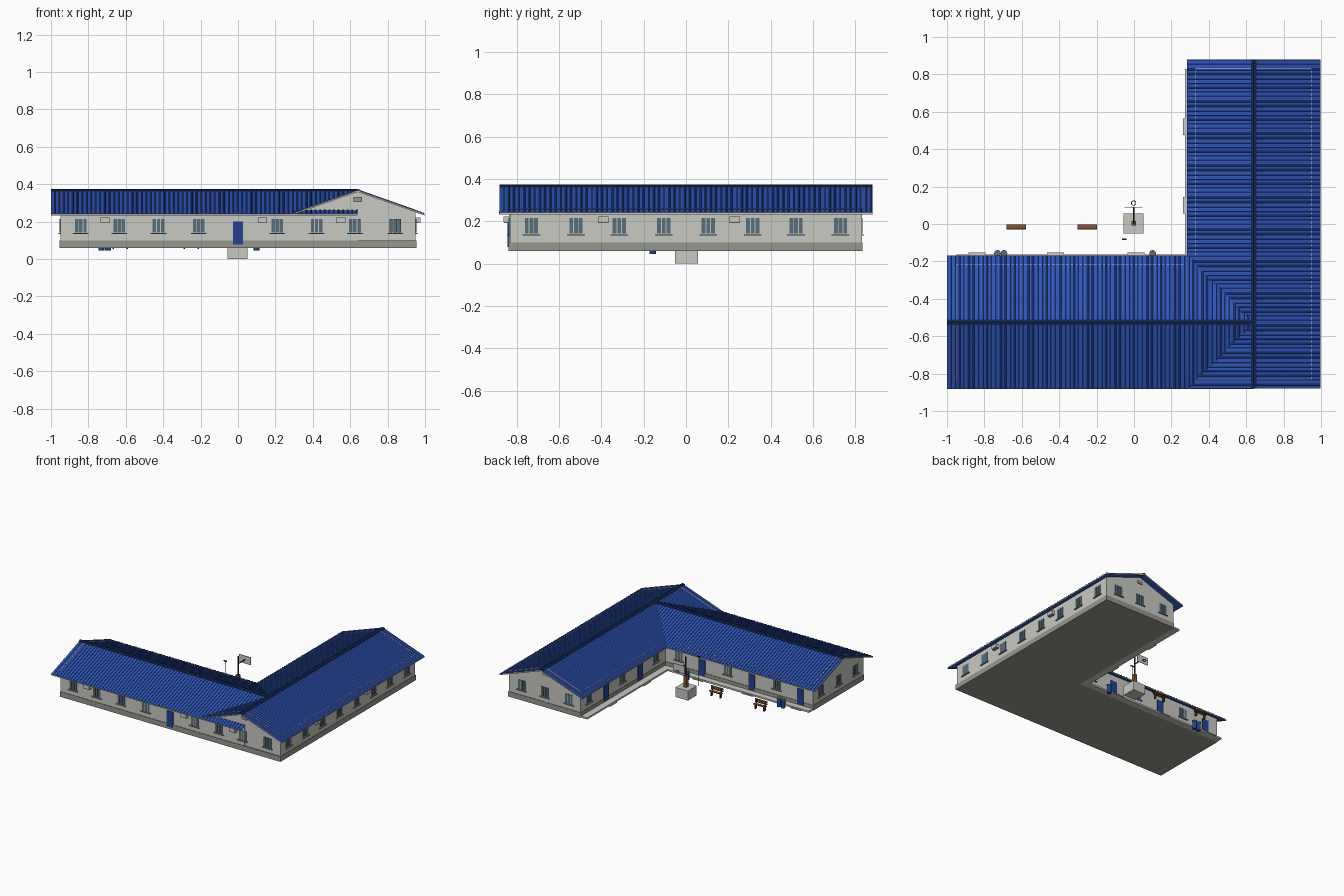
import bpy, bmesh, math
from mathutils import Matrix, Vector

if "Cube" in bpy.data.objects:
    bpy.data.objects.remove(bpy.data.objects["Cube"])

COLOURS = {
    "roof_blue": (0.028, 0.09, 0.48), "door_blue": (0.016, 0.055, 0.29),
    "ridge_navy": (0.008, 0.02, 0.085), "wall_grey": (0.58, 0.585, 0.54),
    "base_grey": (0.31, 0.31, 0.28), "glass_slate": (0.095, 0.16, 0.21),
    "bench_brown": (0.25, 0.09, 0.03), "dark_metal": (0.03, 0.03, 0.035),
}
MATS = {}
for name, c in COLOURS.items():
    MATS[name] = bpy.data.materials.new(name)
    MATS[name].diffuse_color = (*c, 1)


def finish(name, bm, *mats):
    bmesh.ops.recalc_face_normals(bm, faces=bm.faces)
    me = bpy.data.meshes.new(name)
    bm.to_mesh(me)
    bm.free()
    for m in mats:
        me.materials.append(MATS[m])
    ob = bpy.data.objects.new(name, me)
    bpy.context.collection.objects.link(ob)
    return ob


def boxes(name, mat, spans):
    """One object from many (x0, x1, y0, y1, z0, z1) boxes."""
    bm = bmesh.new()
    for x0, x1, y0, y1, z0, z1 in spans:
        m = Matrix.Translation(((x0 + x1) / 2, (y0 + y1) / 2, (z0 + z1) / 2))
        m = m @ Matrix.Diagonal((abs(x1 - x0), abs(y1 - y0), z1 - z0, 1))
        bmesh.ops.create_cube(bm, size=1, matrix=m)
    return finish(name, bm, mat)


def rods(name, mat, items):
    """One object from many (start, end, radius) cylinders."""
    bm = bmesh.new()
    for a, b, r in items:
        a, b = Vector(a), Vector(b)
        d = b - a
        m = Matrix.Translation((a + b) / 2) @ d.to_track_quat("Z", "Y").to_matrix().to_4x4()
        bmesh.ops.create_cone(bm, cap_ends=True, segments=12, radius1=r, radius2=r,
                              depth=d.length, matrix=m)
    return finish(name, bm, mat)


# Wing frames: a runs along the ridge, b across it
WINGS = {
    "west_wing": (lambda a, b, z: (a, -0.525 + b, z), -1.0, 0.64),
    "east_wing": (lambda a, b, z: (0.64 + b, a, z), -0.88, 0.88),
}
RIDGE, EAVE, HALF, WALL = 0.367, 0.241, 0.357, 0.31


def top(b):
    return RIDGE - (RIDGE - EAVE) * abs(b) / HALF


def prism(bm, put, profile, a0, a1):
    ends = [[bm.verts.new(put(a, b, z)) for b, z in profile] for a in (a0, a1)]
    n = len(profile)
    for i in range(n):
        j = (i + 1) % n
        bm.faces.new((ends[0][i], ends[0][j], ends[1][j], ends[1][i]))
    bm.faces.new(ends[0])
    bm.faces.new(ends[1])


def chevron(w, up, down):
    return [(-w, top(w) + up), (0, RIDGE + up), (w, top(w) + up),
            (w, top(w) - down), (0, RIDGE - down), (-w, top(w) - down)]


for wing, (put, a0, a1) in WINGS.items():
    west = wing == "west_wing"
    w0, w1 = a0 + 0.05, a1 if west else a1 - 0.05

    # Gabled wall block
    bm = bmesh.new()
    prism(bm, put, [(-WALL, 0.1), (-WALL, top(WALL) - 0.004), (0, RIDGE - 0.004),
                    (WALL, top(WALL) - 0.004), (WALL, 0.1)], w0, w1)
    finish(wing + "_walls", bm, "wall_grey")

    # Roof slab, blue with grey outer edges
    bm = bmesh.new()
    prism(bm, put, chevron(HALF, 0, 0.008), a0, a1)
    ob = finish(wing + "_roof_slab", bm, "roof_blue", "wall_grey")
    for p in ob.data.polygons:
        p.material_index = int(abs(p.normal.z) < 0.1)

    # Ribbed roof sheet
    bm = bmesh.new()
    count = round((a1 - a0) / 0.0245)
    step = (a1 - a0) / count
    pts = []
    for i in range(count):
        pts += [(a0 + (i + f) * step, h) for f, h in
                ((0, 0.001), (0.62, 0.001), (0.7, 0.005), (0.9, 0.005), (0.98, 0.001))]
    pts.append((a1, 0.001))
    for s in (-1, 1):
        rows = [(bm.verts.new(put(a, 0, RIDGE + h)),
                 bm.verts.new(put(a, s * HALF, EAVE + h))) for a, h in pts]
        for p, q in zip(rows, rows[1:]):
            bm.faces.new((p[0], p[1], q[1], q[0]))
    bmesh.ops.recalc_face_normals(bm, faces=bm.faces)
    finish(wing + "_roof_sheet", bm, "roof_blue")

    # Ridge cap
    bm = bmesh.new()
    prism(bm, put, chevron(0.014, 0.008, 0.0), a0, a1)
    finish(wing + "_ridge_cap", bm, "ridge_navy")

    # Wall tops showing through the roof
    bm = bmesh.new()
    for a in ([w0] if west else [w0, w1]):
        prism(bm, put, chevron(WALL, 0.0062, 0.002), a - 0.002, a + 0.002)
    for s in ([1] if west else [-1, 1]):
        b, end = s * WALL, 0.27 if west else w1
        start = w0 if (west or s > 0) else -0.17
        z = top(WALL)
        prism(bm, put, [(b - 0.002, z - 0.002), (b + 0.002, z - 0.002),
                        (b + 0.002, z + 0.003), (b - 0.002, z + 0.003)], start, end)
    finish(wing + "_wall_tops", bm, "wall_grey")

# Plinth and courtyard walkway with door steps
boxes("plinth", "base_grey", [(-0.954, 0.954, -0.839, -0.211, 0.06, 0.1),
                              (0.326, 0.954, -0.839, 0.834, 0.06, 0.1)])
COURT_X, COURT_Y = (-0.84, -0.42, 0.01), (0.1, 0.52)
boxes("walkway", "wall_grey",
      [(-0.95, 0.33, -0.22, -0.163, 0.06, 0.073), (0.273, 0.33, -0.163, 0.83, 0.06, 0.073)]
      + [(x - 0.045, x + 0.045, -0.163, -0.153, 0.06, 0.068) for x in COURT_X]
      + [(0.263, 0.273, y - 0.045, y + 0.045, 0.06, 0.068) for y in COURT_Y])

# Wall frames: u runs along the wall, d points out of it
SIDES = {
    "front": lambda u, d: (u, -0.835 - d), "east": lambda u, d: (0.95 + d, u),
    "north": lambda u, d: (u, 0.83 + d), "west": lambda u, d: (-0.95 - d, u),
    "court_a": lambda u, d: (u, -0.215 + d), "court_b": lambda u, d: (0.33 - d, u),
}


def on_wall(side, u0, u1, d, z0, z1):
    (xa, ya), (xb, yb) = SIDES[side](u0, -0.004), SIDES[side](u1, d)
    return (min(xa, xb), max(xa, xb), min(ya, yb), max(ya, yb), z0, z1)


WINDOWS = {
    "front": (-0.84, -0.635, -0.425, -0.21, 0.21, 0.42, 0.625, 0.84),
    "east": (-0.73, -0.52, -0.315, -0.105, 0.105, 0.315, 0.52, 0.73),
    "north": (0.43, 0.64, 0.84), "west": (-0.31, -0.525, -0.74),
    "court_a": (-0.635, -0.21, 0.21), "court_b": (-0.1, 0.315, 0.73),
}
wins = [(s, u) for s, us in WINDOWS.items() for u in us]
boxes("window_panes", "glass_slate",
      [on_wall(s, u + k - 0.009, u + k + 0.009, 0.004, 0.142, 0.215)
       for s, u in wins for k in (-0.022, 0, 0.022)])
boxes("window_sills", "base_grey",
      [on_wall(s, u - 0.042, u + 0.042, 0.01, 0.133, 0.139) for s, u in wins])

# Doors
doors = [("front", 0.0)] + [("court_a", x) for x in COURT_X] + [("court_b", y) for y in COURT_Y]
boxes("doors", "door_blue", [on_wall(s, u - 0.027, u + 0.027, 0.007, 0.078, 0.2) for s, u in doors])

# Cooling units and gable vents
units = [("front", -0.71), ("front", 0.13), ("front", 0.55), ("east", -0.39), ("east", 0.23)]
boxes("cooling_units", "wall_grey", [on_wall(s, u - 0.024, u + 0.024, 0.026, 0.196, 0.223) for s, u in units])
boxes("cooling_unit_brackets", "base_grey",
      [on_wall(s, u - 0.025, u + 0.025, 0.024, 0.192, 0.196) for s, u in units])
boxes("gable_vents", "base_grey", [on_wall(s, u - 0.022, u + 0.022, 0.005, 0.305, 0.333)
                                   for s, u in (("front", 0.64), ("north", 0.64), ("west", -0.525))])

# Bins by the walkway
BINS = (-0.73, -0.695, 0.1)
rods("bins", "door_blue", [((x, -0.157, 0.045), (x, -0.157, 0.108), 0.016) for x in BINS])
rods("bin_lids", "glass_slate", [((x, -0.157, 0.108), (x, -0.157, 0.113), 0.018) for x in BINS])

# Benches
wood, legs = [], []
for x in (-0.63, -0.25):
    wood += [(x - 0.052, x + 0.052, -0.026, -0.004, 0.088, 0.094),
             (x - 0.052, x + 0.052, -0.03, -0.025, 0.1, 0.112),
             (x - 0.052, x + 0.052, -0.03, -0.025, 0.116, 0.128)]
    for k in (-0.038, 0.038):
        legs += [(x + k - 0.004, x + k + 0.004, -0.028, -0.006, 0.055, 0.088),
                 (x + k - 0.004, x + k + 0.004, -0.027, -0.023, 0.088, 0.125)]
boxes("bench_slats", "bench_brown", wood)
boxes("bench_legs", "dark_metal", legs)

# Ball hoop on a concrete footing
boxes("hoop_footing", "wall_grey", [(-0.056, 0.052, -0.052, 0.056, 0, 0.075)])
boxes("post_padding", "bench_brown", [(-0.014, 0.01, -0.008, 0.016, 0.075, 0.165)])
rods("hoop_post", "dark_metal", [((-0.002, 0.004, 0.075), (-0.002, 0.004, 0.31), 0.005),
                                 ((-0.002, 0.004, 0.25), (-0.002, 0.09, 0.25), 0.004)])
boxes("backboard", "wall_grey", [(-0.052, 0.046, 0.088, 0.092, 0.22, 0.28)])
bpy.ops.mesh.primitive_torus_add(location=(-0.002, 0.112, 0.235), major_radius=0.012,
                                 minor_radius=0.002, major_segments=16, minor_segments=6)
ring = bpy.context.object
ring.name = "hoop_ring"
ring.data.materials.append(MATS["dark_metal"])

# Slim lamp post
rods("lamp_post", "dark_metal", [((-0.052, -0.082, 0.06), (-0.052, -0.082, 0.29), 0.0025)])
boxes("lamp_head", "dark_metal", [(-0.065, -0.039, -0.086, -0.078, 0.288, 0.295)])

for m in bpy.data.materials:
    if m.users and not m.is_grease_pencil:
        m.use_nodes = True
        m.node_tree.nodes["Principled BSDF"].inputs["Base Color"].default_value = m.diffuse_color
